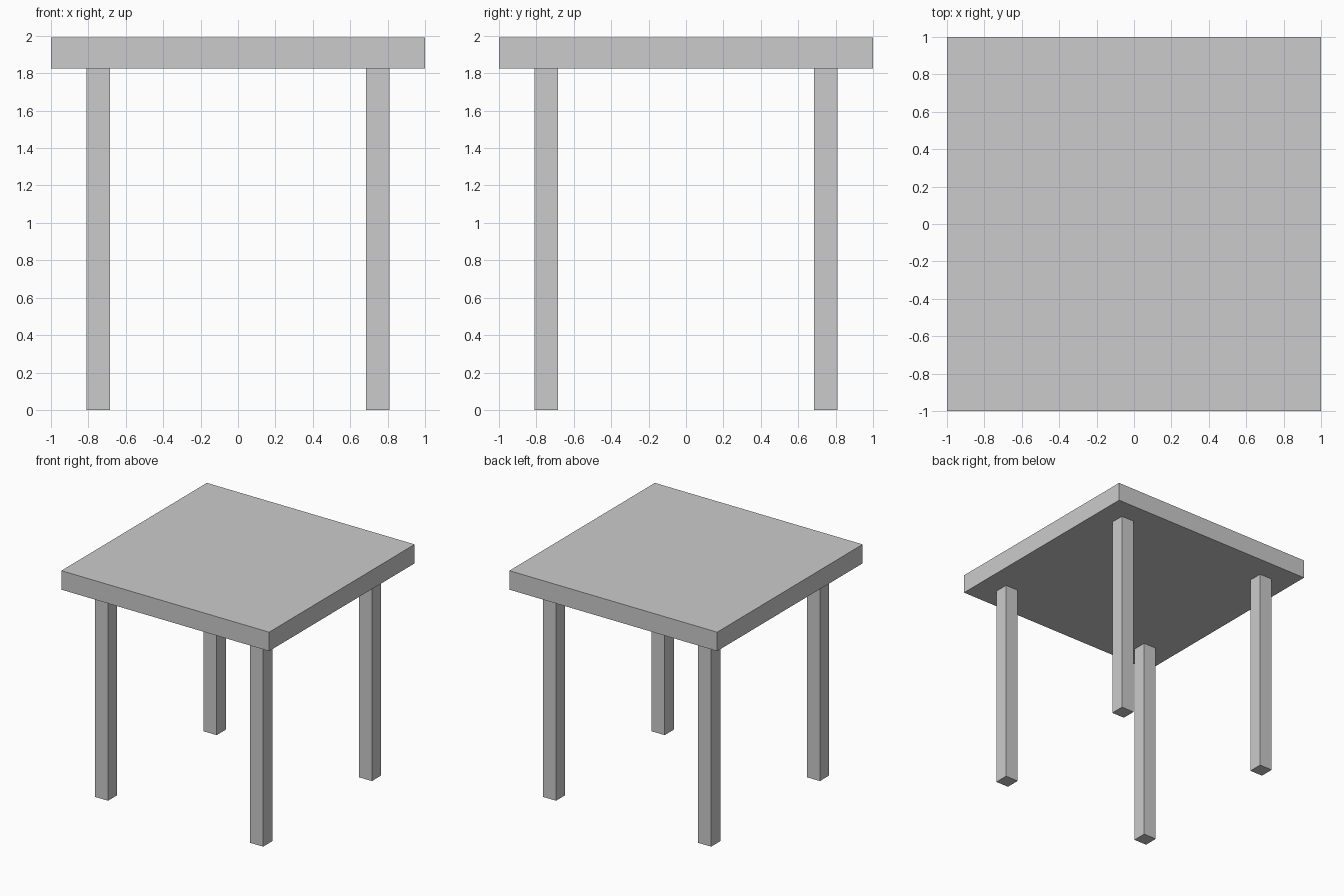
import bpy

if "Cube" in bpy.data.objects:
    bpy.data.objects.remove(bpy.data.objects["Cube"])


def box(name, x, y, z0, z1, sx, sy):
    """Axis-aligned box centred on (x, y), spanning z0 to z1."""
    bpy.ops.mesh.primitive_cube_add(size=1, location=(x, y, (z0 + z1) / 2))
    obj = bpy.context.object
    obj.name = name
    obj.scale = (sx, sy, z1 - z0)
    bpy.ops.object.transform_apply(location=False, rotation=False, scale=True)
    return obj


TOP_Z, UNDER_Z = 1.99, 1.825
LEG_POS, LEG_W = 0.747, 0.125

# Square slab top
box("table_top", 0, 0, UNDER_Z, TOP_Z, 2.0, 2.0)

# Four square legs, inset from the corners
for y_name, sy in (("front", -1), ("back", 1)):
    for x_name, sx in (("left", -1), ("right", 1)):
        box(f"{y_name}_{x_name}_leg", sx * LEG_POS, sy * LEG_POS,
            0, UNDER_Z, LEG_W, LEG_W)
